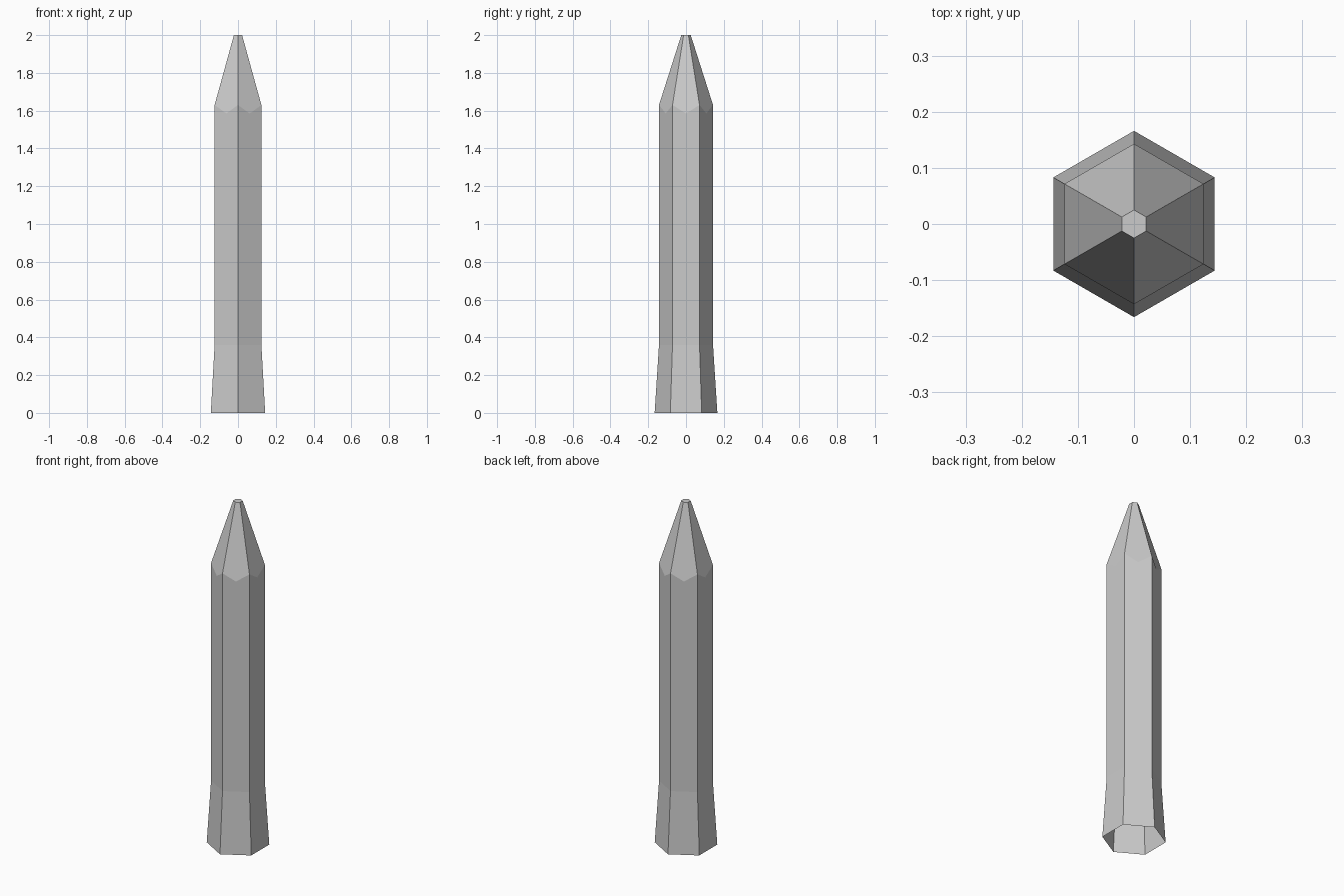
import bpy
import bmesh
from math import cos, pi, sin

SIDES = 6

if "Cube" in bpy.data.objects:
    bpy.data.objects.remove(bpy.data.objects["Cube"])

grey = bpy.data.materials.new("plain grey")
grey.use_nodes = True
colour = (0.6, 0.6, 0.6, 1)
grey.diffuse_color = colour
grey.node_tree.nodes["Principled BSDF"].inputs["Base Color"].default_value = colour

bm = bmesh.new()


def ring(radius, z):
    """Six corners, with one pointing to the back."""
    angles = [pi / 2 + 2 * pi * i / SIDES for i in range(SIDES)]
    return [bm.verts.new((radius * cos(a), radius * sin(a), z)) for a in angles]


# Corner rings of the flared foot, shaft, shoulder and blunt tip
foot = ring(0.166, 0)
shaft = ring(0.143, 0.36)
shoulder = ring(0.143, 1.63)
tip = ring(0.025, 2)

for i in range(SIDES):
    j = (i + 1) % SIDES
    # Scalloped shoulder: each cut dips at the middle of its side
    dip = bm.verts.new((shoulder[i].co + shoulder[j].co) / 2)
    dip.co.z = 1.585
    bm.faces.new((foot[i], foot[j], shaft[j], shaft[i]))
    bm.faces.new((shaft[i], shaft[j], shoulder[j], dip, shoulder[i]))
    bm.faces.new((shoulder[i], dip, shoulder[j], tip[j], tip[i]))

# Blunt end; the foot stays open
bm.faces.new(tip)

mesh = bpy.data.meshes.new("hexagonal_spike")
bm.to_mesh(mesh)
bm.free()
mesh.materials.append(grey)
spike = bpy.data.objects.new("hexagonal_spike", mesh)
bpy.context.collection.objects.link(spike)
